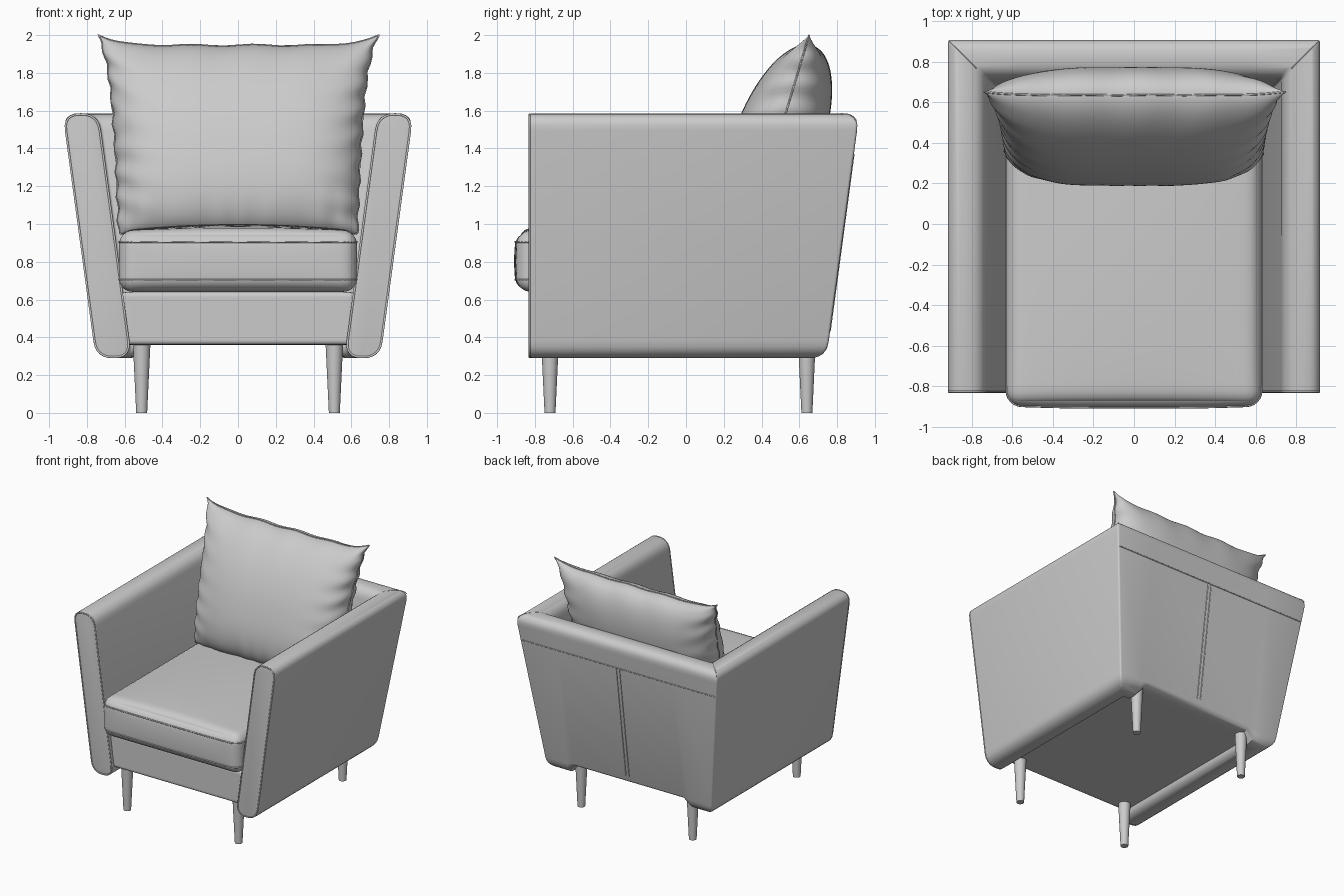
import bpy, bmesh
from math import sin, cos, pi, copysign

if "Cube" in bpy.data.objects:
    bpy.data.objects.remove(bpy.data.objects["Cube"])


def finish(bm, name, angle=0.7):
    """Turn a bmesh into a smooth-shaded object."""
    bmesh.ops.recalc_face_normals(bm, faces=bm.faces)
    me = bpy.data.meshes.new(name)
    bm.to_mesh(me)
    bm.free()
    ob = bpy.data.objects.new(name, me)
    bpy.context.collection.objects.link(ob)
    bpy.ops.object.select_all(action='DESELECT')
    ob.select_set(True)
    bpy.context.view_layer.objects.active = ob
    bpy.ops.object.shade_smooth_by_angle(angle=angle)
    return ob


def seam(name, pts, r=0.005, closed=False):
    """Thin piping tube through points."""
    cu = bpy.data.curves.new(name, 'CURVE')
    cu.dimensions = '3D'
    cu.bevel_depth = r
    cu.bevel_resolution = 1
    sp = cu.splines.new('POLY')
    sp.points.add(len(pts) - 1)
    for p, co in zip(sp.points, pts):
        p.co = (*co, 1)
    sp.use_cyclic_u = closed
    ob = bpy.data.objects.new(name, cu)
    bpy.context.collection.objects.link(ob)


def rounded_box(name, lo, hi, r, crown=0.0, bulge=0.0, cuts=29):
    """Rounded block with optional domed top and bulging front."""
    bm = bmesh.new()
    bmesh.ops.create_cube(bm, size=2)
    bmesh.ops.subdivide_edges(bm, edges=bm.edges[:], cuts=cuts, use_grid_fill=True)
    half = [(b - a) / 2 for a, b in zip(lo, hi)]
    mid = [(b + a) / 2 for a, b in zip(lo, hi)]
    for v in bm.verts:
        n = [sin(c * pi / 2) for c in v.co]
        p = [c * h for c, h in zip(n, half)]
        q = [max(r - h, min(h - r, c)) for c, h in zip(p, half)]
        d = [a - b for a, b in zip(p, q)]
        k = r / (sum(c * c for c in d) ** 0.5)
        v.co = [m + b + c * k for m, b, c in zip(mid, q, d)]
        v.co.z += crown * max(0, n[2]) * (1 - n[0] ** 2) * (1 - n[1] ** 2) ** 0.5
        v.co.y -= bulge * max(0, -n[1]) * (1 - n[0] ** 4) * (1 - n[2] ** 2)
    return finish(bm, name, 1.0)


# --- Arms and back: one slanted slab profile swept round a mitred U ---
Z0, Z1, CAP, HALF, FRONT = 0.29, 1.585, 0.09, 0.095, -0.83


def centre(z):
    return 0.672 + (z - 0.39) * 0.1345


def half_cap(base, sign, n=12):
    out = []
    for i in range(n + 1):
        a = pi * i / n
        c, s = cos(a), sin(a)
        z = base + sign * CAP * s ** 0.8
        out.append((centre(z) + sign * HALF * copysign(abs(c) ** 0.8, c), z))
    return out


profile = half_cap(Z1 - CAP, 1) + half_cap(Z0 + CAP, -1)


def lift(z):
    return max(z, 0.36 + (z - Z0) * 0.4)


bm = bmesh.new()
stations = [
    lambda o, z: (-o, FRONT, z), lambda o, z: (-o, o - 0.01, z),
    lambda o, z: (-0.56, o - 0.01, z), lambda o, z: (-0.50, o - 0.01, lift(z)),
    lambda o, z: (0.50, o - 0.01, lift(z)), lambda o, z: (0.56, o - 0.01, z),
    lambda o, z: (o, o - 0.01, z), lambda o, z: (o, FRONT, z)]
rings = [[bm.verts.new(f(o, z)) for o, z in profile] for f in stations]
n = len(profile)
for a, b in zip(rings, rings[1:]):
    for i in range(n):
        j = (i + 1) % n
        bm.faces.new((a[i], a[j], b[j], b[i]))
bm.faces.new(rings[0])
bm.faces.new(rings[-1])
bmesh.ops.recalc_face_normals(bm, faces=bm.faces)


def softened(e):
    if e.calc_face_angle(0) < 0.5:
        return False
    rim = all(abs(v.co.y - FRONT) < 1e-4 for v in e.verts)
    mitre = all(abs(v.co.y - abs(v.co.x) + 0.01) < 1e-4 for v in e.verts)
    return rim or mitre


bmesh.ops.bevel(bm, geom=[e for e in bm.edges if softened(e)], offset=0.018,
                segments=4, profile=0.5, affect='EDGES', clamp_overlap=True)
finish(bm, "arms_and_back")

# Piping on the arm fronts and mitre seams on the top corners
for s, side in ((-1, "left"), (1, "right")):
    seam(side + "_arm_piping",
         [(s * (centre(z) + (o - centre(z)) * 0.95), FRONT + 0.003, 0.94 + (z - 0.94) * 0.993)
          for o, z in profile], 0.006, True)
    seam(side + "_mitre_seam", [(s * o, o - 0.01, z - 0.001) for o, z in profile[2:11]], 0.003)


# Stitching on the outside of the back
def back_y(z):
    return centre(z) + HALF - 0.01


zs = 1.37
seam("back_cross_seam", [(-back_y(zs), back_y(zs), zs), (back_y(zs), back_y(zs), zs)], 0.004)
for x in (-0.012, 0.018):
    seam("back_zip_seam", [(x, back_y(z), z) for z in (zs, 0.43)], 0.004)

# --- Base frame and seat cushion ---
rounded_box("base_frame", (-0.62, -0.80, 0.36), (0.62, 0.68, 0.64), 0.025)
rounded_box("seat_cushion", (-0.63, -0.895, 0.64), (0.63, 0.64, 0.965), 0.075,
            crown=0.035, bulge=0.015)


def cushion_loop(z):
    """Rounded outline following the seat cushion's front and sides."""
    r, pts = 0.075, []
    for cx, cy, a0 in ((0.554, -0.82, -0.5), (0.554, 0.56, 0), (-0.554, 0.56, 0.5), (-0.554, -0.82, 1)):
        for i in range(7):
            a = (a0 + i / 12) * pi
            pts.append((cx + r * cos(a), cy + r * sin(a), z))
    out = []
    for x, y, z in pts:
        out.append((x, y - (0.007 * (1 - (x / 0.63) ** 4) if y < -0.8 else 0), z))
    # extra points let the front edge follow the bulge
    front = [(x, -0.896 - 0.008 * (1 - (x / 0.63) ** 4), z)
             for x in (-0.4, -0.2, 0, 0.2, 0.4)]
    return out + front


for z in (0.705, 0.905):
    seam("seat_cushion_piping", cushion_loop(z), 0.005, True)

# --- Back pillow: two bulging sheets meeting at a pinched seam ---
N = 64
bm = bmesh.new()


def pillow_point(a, b, side):
    u, v = sin(a * pi / 2), sin(b * pi / 2)
    s = (v + 1) / 2
    x = u * (0.63 + 0.065 * s + 0.045 * s ** 8 - 0.008 * (1 - v * v))
    z = 0.95 + s * (0.995 + 0.055 * abs(u) ** 7)
    pv = 2 if v > 0 else 2.5
    t = 0.245 * max(0, 1 - u ** 4) ** 0.5 * max(0, 1 - abs(v) ** pv) ** 0.5
    # creases gather near the bottom and the side seams
    low, edge = max(0, -v) ** 4, abs(u) ** 8
    t *= 1 + 0.06 * low * sin(23 * u + 2 * sin(7 * u)) + 0.10 * edge * sin(21 * v + 3 * u)
    t *= 1 + 0.03 * max(0, v) ** 4 * sin(15 * u + 1)
    x += 0.006 * edge * u * sin(26 * v + u)
    z += 0.005 * s ** 8 * sin(14 * u) * (1 - u * u)
    return x, 0.64 + (z - 1.96) * 0.3 + side * t, z


for side in (-1, 1):
    grid = [[bm.verts.new(pillow_point(2 * i / N - 1, 2 * j / N - 1, side))
             for i in range(N + 1)] for j in range(N + 1)]
    for j in range(N):
        for i in range(N):
            bm.faces.new((grid[j][i], grid[j][i + 1], grid[j + 1][i + 1], grid[j + 1][i]))
bmesh.ops.remove_doubles(bm, verts=bm.verts[:], dist=0.0002)
finish(bm, "back_pillow", 1.2)
rim = [(-1 + i / 16, 1) for i in range(32)] + [(1, 1 - i / 16) for i in range(32)] + \
      [(1 - i / 16, -1) for i in range(32)] + [(-1, -1 + i / 16) for i in range(32)]
seam("back_pillow_piping", [pillow_point(a, b, 0) for a, b in rim], 0.005, True)

# --- Tapered legs ---
for y, end in ((-0.72, "front"), (0.64, "back")):
    for x, side in ((-0.51, "left"), (0.51, "right")):
        bm = bmesh.new()
        bmesh.ops.create_cone(bm, cap_ends=True, segments=32, radius1=0.029,
                              radius2=0.048, depth=0.40)
        bmesh.ops.translate(bm, verts=bm.verts, vec=(x, y, 0.20))
        finish(bm, f"{end}_{side}_leg")
